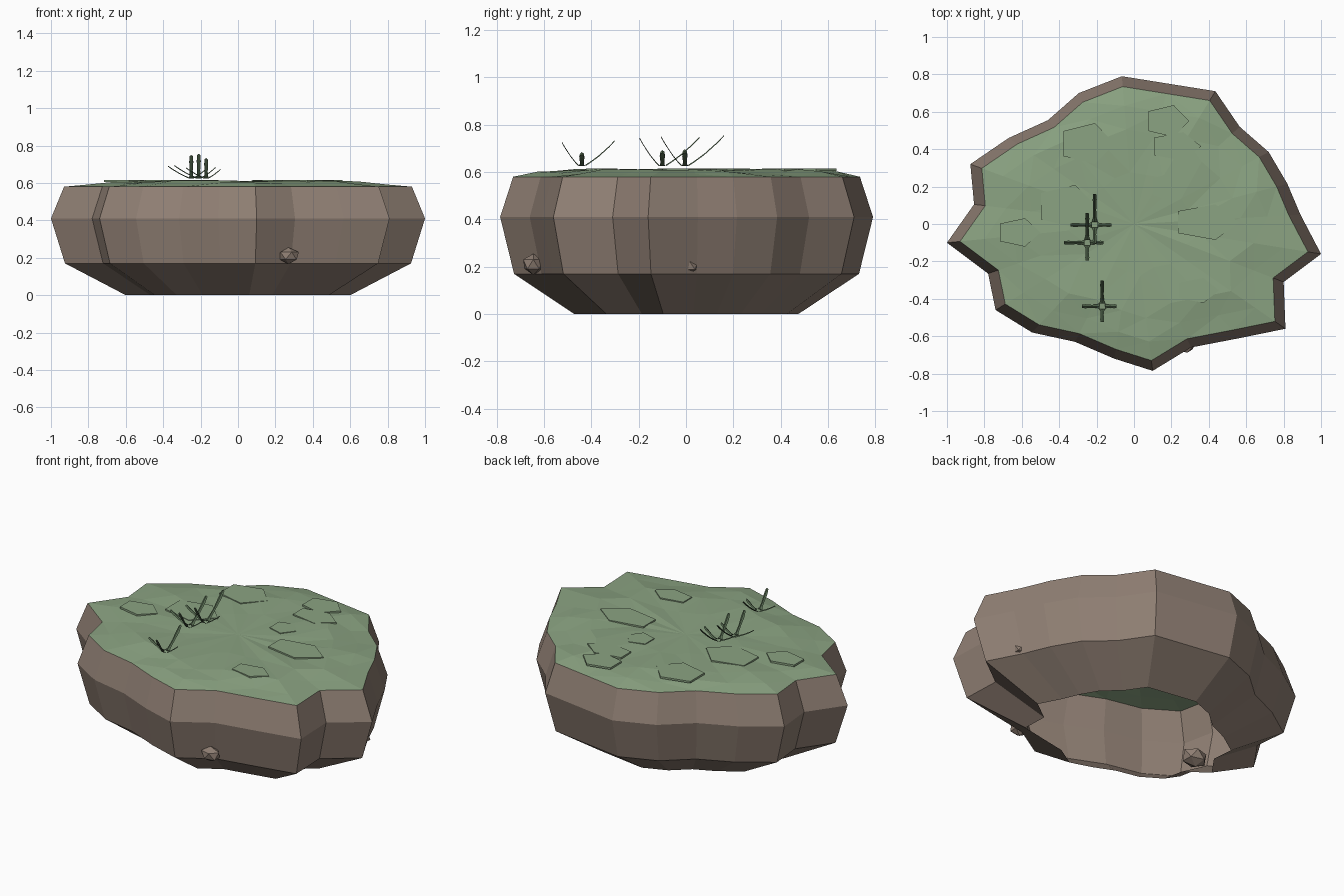
import bpy, bmesh, math, random
from mathutils import Vector

if "Cube" in bpy.data.objects:
    bpy.data.objects.remove(bpy.data.objects["Cube"])

random.seed(4)

def material(name, rgb):
    m = bpy.data.materials.new(name)
    m.diffuse_color = (*rgb, 1)
    m.use_nodes = True
    m.node_tree.nodes["Principled BSDF"].inputs["Base Color"].default_value = m.diffuse_color
    return m

GRASS = material("grass green", (0.26, 0.37, 0.225))
ROCK = material("rock brown", (0.28, 0.215, 0.175))
BLADE = material("dark blade green", (0.085, 0.135, 0.075))

def add_object(name, bm, mat):
    me = bpy.data.meshes.new(name)
    bm.to_mesh(me)
    bm.free()
    me.materials.append(mat)
    ob = bpy.data.objects.new(name, me)
    bpy.context.collection.objects.link(ob)
    return ob

# Island outline at its widest level, counter-clockwise
outline = [(-1.0, -.10), (-.78, -.265), (-.74, -.46), (-.545, -.58), (-.315, -.63),
           (-.105, -.72), (.10, -.785), (.305, -.66), (.565, -.61), (.81, -.56),
           (.80, -.31), (1.0, -.16), (.89, .05), (.82, .215), (.72, .385), (.565, .52),
           (.435, .71), (.185, .75), (-.065, .79), (-.295, .70), (-.46, .555),
           (-.67, .46), (-.875, .32), (-.855, .105)]

def ring(bm, scale, z, noise=0):
    return [bm.verts.new((x * scale, y * scale, z + random.uniform(-noise, noise)))
            for x, y in outline]

def bridge(bm, low, high):
    n = len(low)
    for i in range(n):
        j = (i + 1) % n
        bm.faces.new((low[i], low[j], high[j], high[i]))

# Rock wall: an open shell with no floor
bm = bmesh.new()
rings = [ring(bm, s, z) for s, z in ((.6, 0), (.925, .17), (1, .41), (.93, .58))]
for a, b in zip(rings, rings[1:]):
    bridge(bm, a, b)
add_object("rock_wall", bm, ROCK)

# Grass top: shallow, slightly bumpy mound
bm = bmesh.new()
rings = [ring(bm, s, z, n) for s, z, n in
         ((.93, .58, 0), (.80, .596, .008), (.64, .608, .006), (.35, .609, .004))]
for a, b in zip(rings, rings[1:]):
    bridge(bm, a, b)
centre = bm.verts.new((0, 0, .606))
last = rings[-1]
for i in range(len(last)):
    bm.faces.new((last[i], last[(i + 1) % len(last)], centre))
bmesh.ops.triangulate(bm, faces=bm.faces[:])
add_object("grass_top", bm, GRASS)

# Five-sided grass patches, almost flush with the ground
patches = [(-.255, .43, .15, .115), (-.365, .095, .165, .12), (-.62, -.045, .12, .08),
           (.175, .55, .12, .09), (.22, .415, .14, .08), (.165, .20, .08, .075),
           (.38, .01, .18, .10), (.335, -.355, .12, .07)]
for k, (px, py, rx, ry) in enumerate(patches):
    bm = bmesh.new()
    top, low = [], []
    for i in range(5):
        a = math.tau * i / 5
        x, y = px + rx * math.cos(a), py + ry * math.sin(a)
        top.append(bm.verts.new((x, y, .615)))
        low.append(bm.verts.new((x, y, .604)))
    bm.faces.new(top)
    bridge(bm, low, top)
    add_object(f"grass_patch_{k + 1}", bm, GRASS)

# Stones set into the wall
stones = [(.27, -.645, .21, .06), (-.65, -.26, .20, .078), (.80, .01, .21, .065)]
for k, (x, y, z, r) in enumerate(stones):
    bm = bmesh.new()
    bmesh.ops.create_icosphere(bm, subdivisions=1, radius=r)
    for v in bm.verts:
        v.co = Vector((v.co.x, v.co.y * .8, v.co.z * .75)) * random.uniform(.92, 1.06)
        v.co += Vector((x, y, z))
    add_object(f"stone_{k + 1}", bm, ROCK)

# Grass tufts: four thin curved blades spreading from each base
blades = [((0, 1), .165, .125), ((0, -1), .10, .12), ((-1, 0), .13, .065), ((1, 0), .09, .055)]
widths = ((0, .032), (.15, .018), (.45, .016), (.8, .022), (1, .016))
for k, (tx, ty, h) in enumerate([(-.25, -.10, .95), (-.21, -.005, 1.0), (-.17, -.44, .82)]):
    bm = bmesh.new()
    for (dx, dy), reach, rise in blades:
        prev = None
        for t, w in widths:
            d = .015 + (reach - .015) * t * h
            z = .625 + rise * h * (.7 * t + .3 * t * t)
            c = Vector((tx + dx * d, ty + dy * d, z))
            side = Vector((-dy, dx, 0)) * w / 2
            pair = []
            for s, lift in ((1, 0), (-1, 0), (0, .006)):
                pair.append(bm.verts.new(c + side * s + Vector((0, 0, lift))))
            if prev:
                for i in range(3):
                    j = (i + 1) % 3
                    bm.faces.new((prev[i], prev[j], pair[j], pair[i]))
            else:
                bm.faces.new(pair)
            prev = pair
        bm.faces.new(prev)
    bmesh.ops.recalc_face_normals(bm, faces=bm.faces[:])
    add_object(f"grass_tuft_{k + 1}", bm, BLADE)
